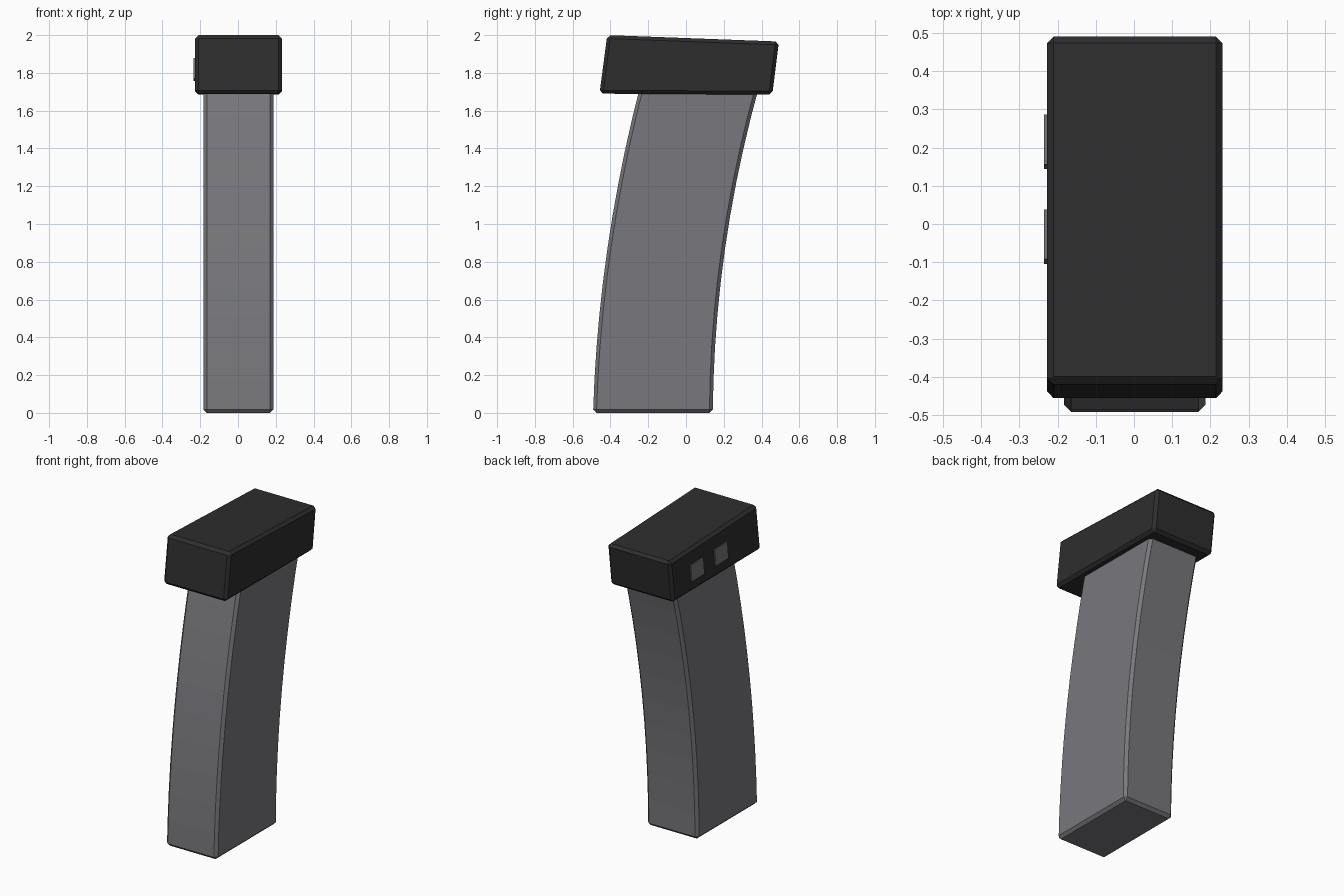
import bpy
import bmesh

if "Cube" in bpy.data.objects:
    bpy.data.objects.remove(bpy.data.objects["Cube"])


def material(name, rgb):
    m = bpy.data.materials.new(name)
    m.diffuse_color = (*rgb, 1.0)
    m.use_nodes = True
    m.node_tree.nodes["Principled BSDF"].inputs["Base Color"].default_value = m.diffuse_color
    return m


GREY = material("body grey", (0.19, 0.19, 0.205))
BLACK = material("cap black", (0.027, 0.027, 0.027))
PLATE = material("plate grey", (0.18, 0.18, 0.185))
CX = 0.002  # the side plates shift the rest slightly to +x


def loft(name, rings, x0, x1, mat, bevel=0.0):
    """Stack of rings (y_front, z_front, y_back, z_back), each spanning x0..x1."""
    bm = bmesh.new()
    loops = []
    for ya, za, yb, zb in rings:
        loops.append([bm.verts.new(p) for p in
                      ((x0, ya, za), (x1, ya, za), (x1, yb, zb), (x0, yb, zb))])
    for lo, hi in zip(loops, loops[1:]):
        for i in range(4):
            j = (i + 1) % 4
            bm.faces.new((lo[i], lo[j], hi[j], hi[i]))
    bm.faces.new(loops[0][::-1])
    bm.faces.new(loops[-1])
    bmesh.ops.recalc_face_normals(bm, faces=bm.faces)
    if bevel:
        sharp = [e for e in bm.edges if e.calc_face_angle() > 0.8]
        bmesh.ops.bevel(bm, geom=sharp, offset=bevel, offset_type='OFFSET',
                        segments=1, profile=0.5, affect='EDGES')
    me = bpy.data.meshes.new(name)
    bm.to_mesh(me)
    bm.free()
    me.materials.append(mat)
    ob = bpy.data.objects.new(name, me)
    bpy.context.collection.objects.link(ob)
    return ob


# Curved body, leaning back as it rises into the cap
STEPS = 10
rings = []
for i in range(STEPS + 1):
    z = 1.74 * i / STEPS
    rings.append((-0.492 + 0.03 * z + 0.066 * z * z, z,
                  0.142 + 0.006 * z + 0.0785 * z * z, z))
loft("curved_body", rings, CX - 0.185, CX + 0.185, GREY, 0.018)

# Slanted cap block
loft("cap", [(-0.458, 1.69, 0.457, 1.685), (-0.417, 2.0, 0.492, 1.966)],
     CX - 0.23, CX + 0.23, BLACK, 0.018)

# Two thin plates on the left side of the cap
for i, (y, z) in enumerate(((0.215, 1.815), (-0.033, 1.823))):
    h, w, lean, drop = 0.055, 0.065, 0.006, 0.002
    loft(f"side_plate_{i + 1}",
         [(y - w - lean, z - h + drop, y + w - lean, z - h - drop),
          (y - w + lean, z + h + drop, y + w + lean, z + h - drop)],
         CX - 0.238, CX - 0.229, PLATE)
